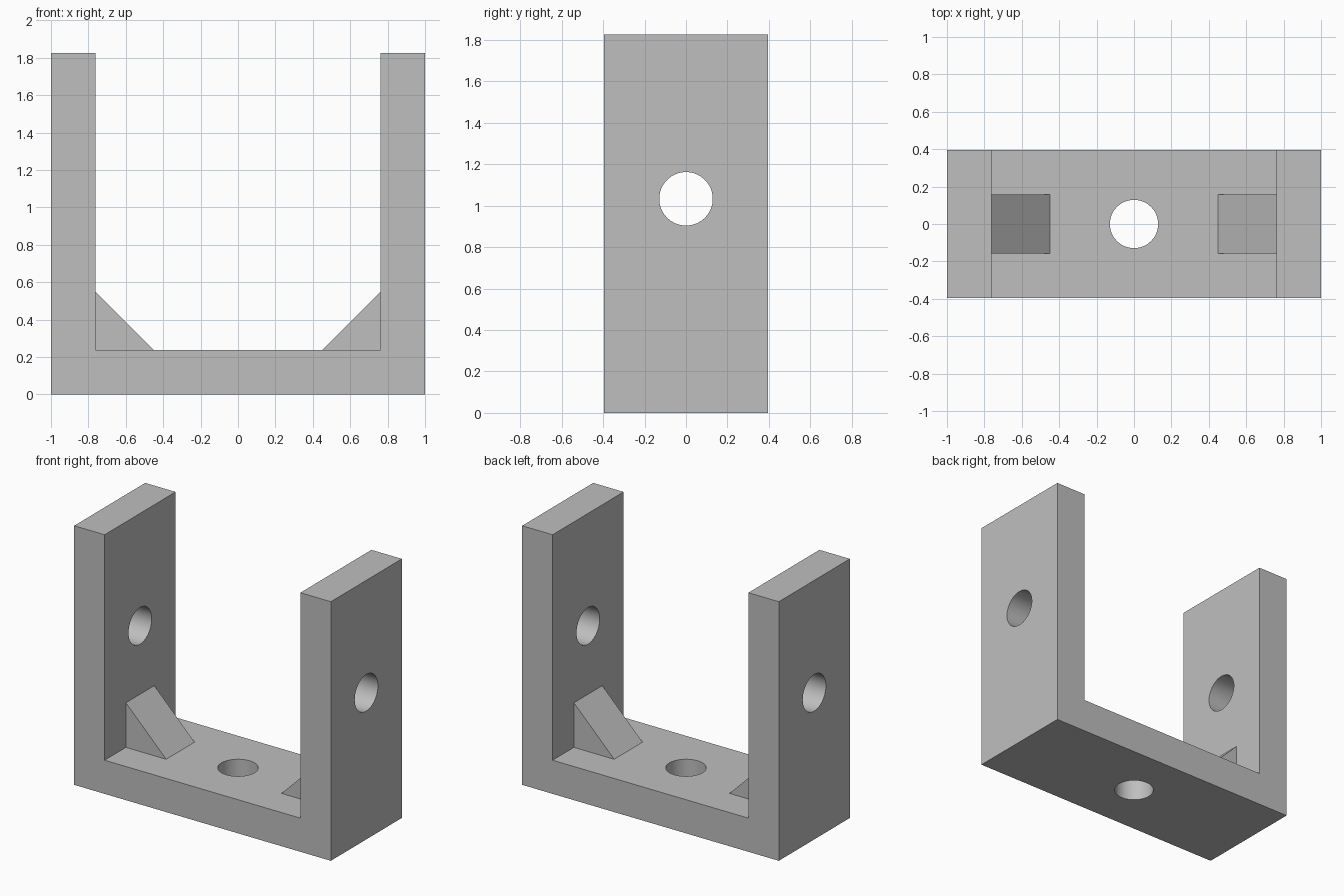
import bpy
import bmesh
from math import pi

old = bpy.data.objects.get("Cube")
if old:
    bpy.data.objects.remove(old, do_unlink=True)

HALF_W, HALF_D, HEIGHT, WALL = 1.0, 0.395, 1.825, 0.237
INNER = HALF_W - WALL
HOLE_R, HOLE_Z = 0.129, 1.033
GUSSET, GUSSET_HALF_D = 0.314, 0.158

grey = bpy.data.materials.new("plain grey")
grey.use_nodes = True
colour = (0.52, 0.52, 0.52, 1)
grey.diffuse_color = colour
grey.node_tree.nodes["Principled BSDF"].inputs["Base Color"].default_value = colour


def extrude_profile(name, points, half_depth):
    """Solid from an x-z outline, extruded evenly along y."""
    bm = bmesh.new()
    face = bm.faces.new([bm.verts.new((x, -half_depth, z)) for x, z in points])
    extruded = bmesh.ops.extrude_face_region(bm, geom=[face])["geom"]
    verts = [v for v in extruded if isinstance(v, bmesh.types.BMVert)]
    bmesh.ops.translate(bm, verts=verts, vec=(0, 2 * half_depth, 0))
    bmesh.ops.recalc_face_normals(bm, faces=bm.faces)
    mesh = bpy.data.meshes.new(name)
    bm.to_mesh(mesh)
    bm.free()
    mesh.materials.append(grey)
    obj = bpy.data.objects.new(name, mesh)
    bpy.context.collection.objects.link(obj)
    return obj


def drill(target, name, location, rotation, length):
    """Cut a round hole with a cylinder, then remove the cutter."""
    bpy.ops.mesh.primitive_cylinder_add(vertices=64, radius=HOLE_R, depth=length,
                                        location=location, rotation=rotation)
    cutter = bpy.context.object
    cutter.name = name
    cutter.hide_render = True
    cutter.data.materials.append(grey)
    mod = target.modifiers.new(name, "BOOLEAN")
    mod.operation, mod.solver, mod.object = "DIFFERENCE", "EXACT", cutter
    bpy.context.view_layer.objects.active = target
    bpy.ops.object.modifier_apply(modifier=mod.name)
    bpy.data.objects.remove(cutter, do_unlink=True)


# U-shaped bracket
bracket = extrude_profile("bracket", [
    (-HALF_W, 0), (HALF_W, 0), (HALF_W, HEIGHT), (INNER, HEIGHT),
    (INNER, WALL), (-INNER, WALL), (-INNER, HEIGHT), (-HALF_W, HEIGHT)], HALF_D)

# Holes through both arms and through the base
drill(bracket, "arm_hole", (0, 0, HOLE_Z), (0, pi / 2, 0), 3)
drill(bracket, "base_hole", (0, 0, WALL / 2), (0, 0, 0), 1)

# Triangular braces in the inner corners
for side, sign in (("left", 1), ("right", -1)):
    extrude_profile(side + "_gusset", [
        (sign * INNER, WALL), (sign * (INNER - GUSSET), WALL),
        (sign * INNER, WALL + GUSSET)], GUSSET_HALF_D)

# Smooth hole walls, crisp edges elsewhere
bpy.ops.object.select_all(action="DESELECT")
bracket.select_set(True)
bpy.context.view_layer.objects.active = bracket
bpy.ops.object.shade_smooth_by_angle(angle=pi / 6)
